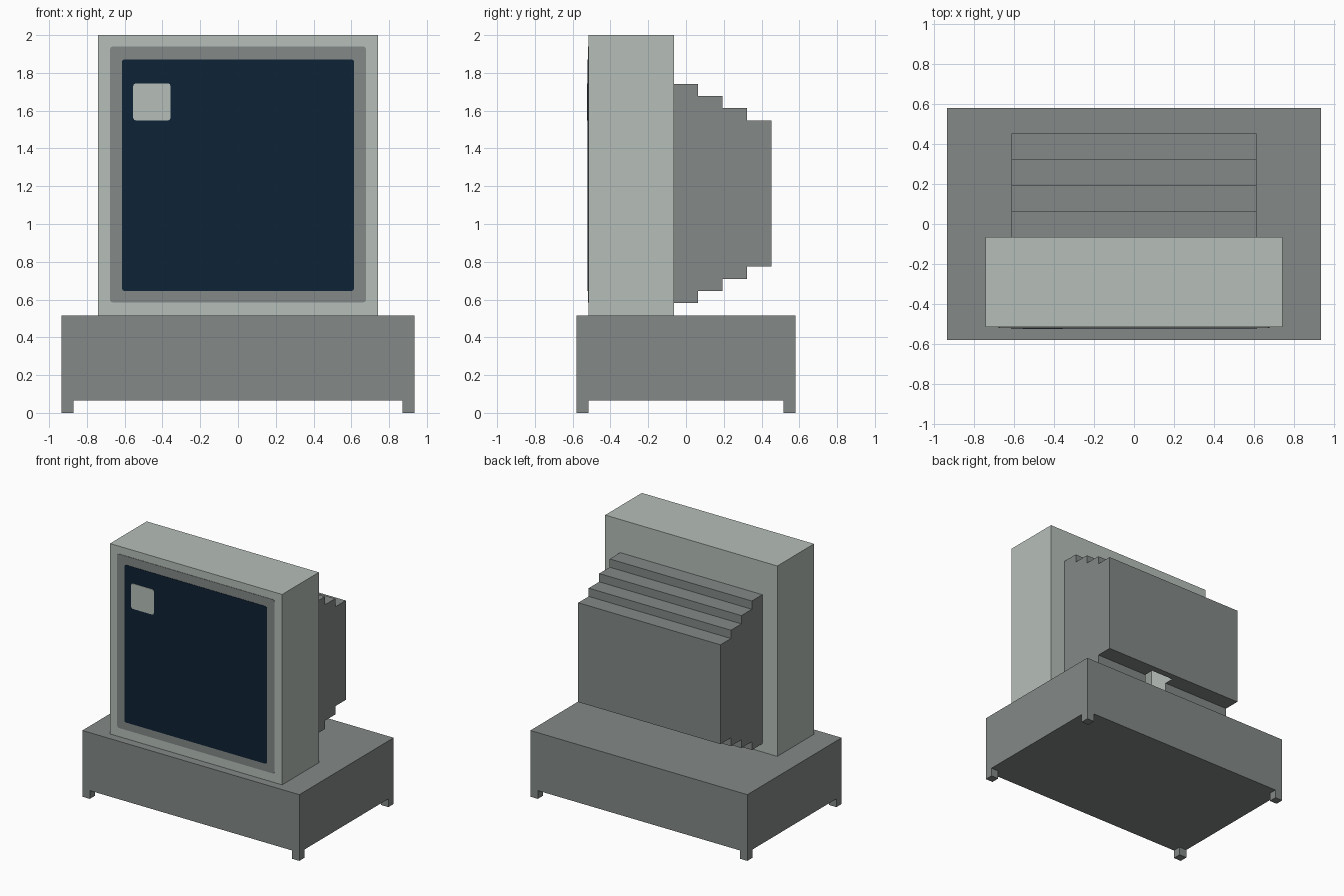
import bpy, bmesh

if "Cube" in bpy.data.objects:
    bpy.data.objects.remove(bpy.data.objects["Cube"])

U = 2 / 31  # building unit


def material(name, rgb):
    lin = [((c / 255 + 0.055) / 1.055) ** 2.4 if c > 10 else c / 255 / 12.92 for c in rgb]
    m = bpy.data.materials.new(name)
    m.use_nodes = True
    m.diffuse_color = (*lin, 1)
    m.node_tree.nodes["Principled BSDF"].inputs["Base Color"].default_value = (*lin, 1)
    return m


LIGHT = material("pale grey", (182, 191, 185))
GREY = material("mid grey", (131, 137, 135))
NAVY = material("dark navy", (13, 34, 54))


def finish(name, bm, mat):
    bmesh.ops.recalc_face_normals(bm, faces=bm.faces)
    mesh = bpy.data.meshes.new(name)
    bm.to_mesh(mesh)
    bm.free()
    mesh.materials.append(mat)
    obj = bpy.data.objects.new(name, mesh)
    bpy.context.collection.objects.link(obj)
    return obj


def box(name, x, y, z, mat, corner=0):
    """Box from (min, max) ranges; corner rounds the edges that run along y."""
    bm = bmesh.new()
    bmesh.ops.create_cube(bm, size=1)
    for v in bm.verts:
        v.co = [r[0] if c < 0 else r[1] for c, r in zip(v.co, (x, y, z))]
    if corner:
        edges = [e for e in bm.edges
                 if abs(e.verts[0].co.y - e.verts[1].co.y) > 1e-5]
        bmesh.ops.bevel(bm, geom=edges, offset=corner, segments=2,
                        profile=0.5, affect='EDGES')
    return finish(name, bm, mat)


# Base with four corner feet
box("base", (-14.5 * U, 14.5 * U), (-9 * U, 9 * U), (U, 8 * U), GREY)
for sx, side in ((1, "left"), (-1, "right")):
    for sy, end in ((-1, "front"), (1, "back")):
        xs = sorted((sx * 13.5 * U, sx * 14.5 * U))
        ys = sorted((sy * 8 * U, sy * 9 * U))
        box(f"{end}_{side}_foot", xs, ys, (0, U), GREY)

# Monitor case
front = -8 * U
box("monitor_case", (-11.5 * U, 11.5 * U), (front, -U), (8 * U, 31 * U), LIGHT)

# Layered front plates: bezel, screen, cursor block
plates = (
    ("bezel", (-0.678, 0.678), (0.585, 1.94), GREY),
    ("screen", (-0.615, 0.615), (0.645, 1.872), NAVY),
    ("cursor_block", (-0.555, -0.357), (1.548, 1.745), LIGHT),
)
for i, (name, x, z, mat) in enumerate(plates):
    box(name, x, (front - 0.003 * (i + 1), front + 0.002), z, mat, corner=0.015)

# Stepped rear housing, one closed profile extruded across x
top, bottom = [], []
for i in range(4):
    for y in (-1 + 2 * i, 1 + 2 * i):
        top.append((y * U, (27 - i) * U))
        bottom.append((y * U, (9 + i) * U))
bm = bmesh.new()
profile = bm.faces.new([bm.verts.new((-9.5 * U, y, z)) for y, z in top + bottom[::-1]])
out = bmesh.ops.extrude_face_region(bm, geom=[profile])
bmesh.ops.translate(bm, vec=(19 * U, 0, 0),
                    verts=[g for g in out["geom"] if isinstance(g, bmesh.types.BMVert)])
housing = finish("rear_housing", bm, GREY)

# Pale slot in the underside of the housing
cutter = box("slot_cutter", (-0.5 * U, 2.5 * U), (2.5 * U, 6.2 * U), (8 * U, 15 * U), LIGHT)
cutter.hide_render = True
cutter.hide_viewport = True
housing.data.materials.append(LIGHT)
cut = housing.modifiers.new("underside_slot", 'BOOLEAN')
cut.operation = 'DIFFERENCE'
cut.solver = 'EXACT'
cut.material_mode = 'TRANSFER'
cut.object = cutter
